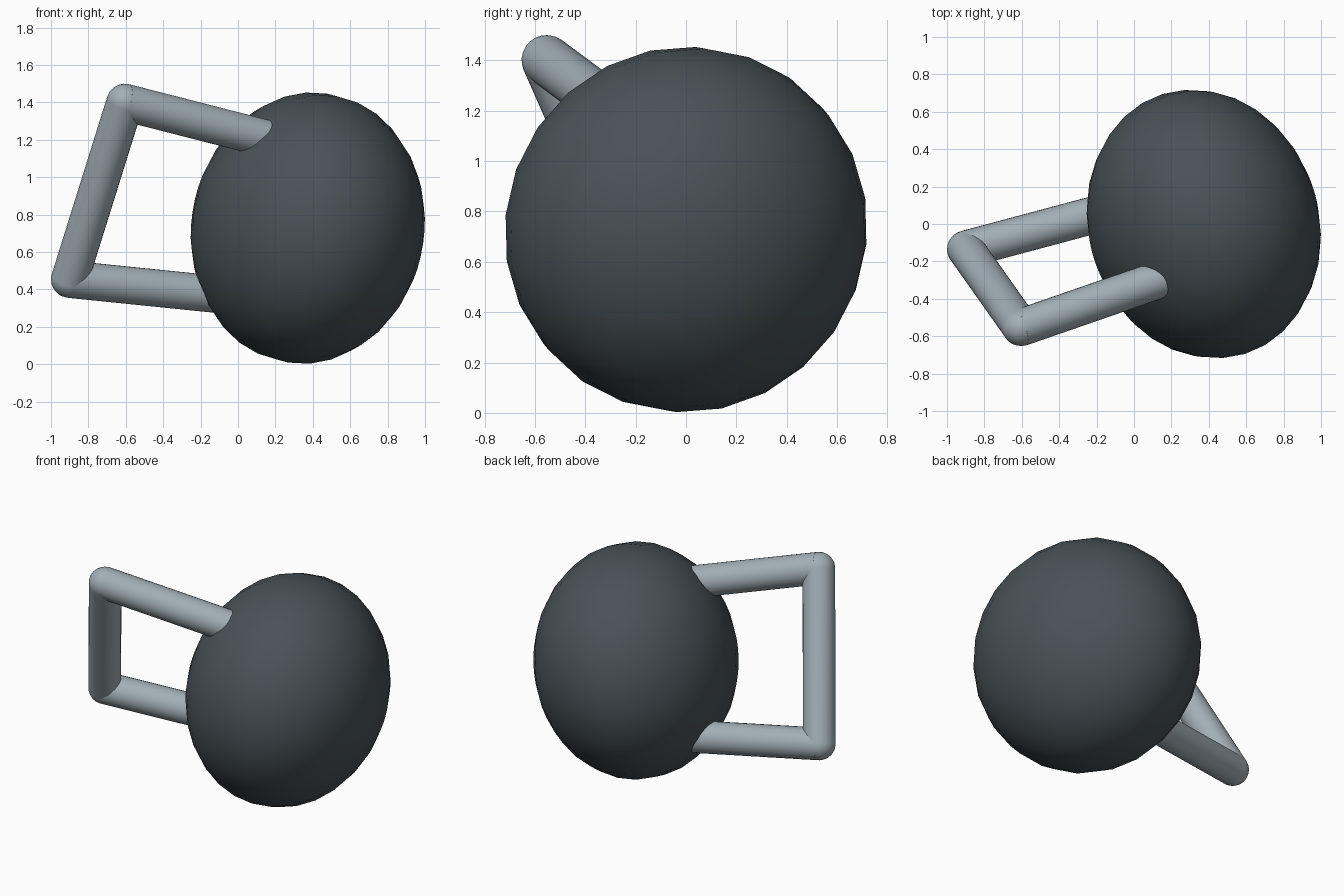
import bpy, bmesh
from mathutils import Matrix, Vector

cube = bpy.data.objects.get("Cube")
if cube:
    bpy.data.objects.remove(cube, do_unlink=True)


def material(name, rgb):
    m = bpy.data.materials.new(name)
    m.use_nodes = True
    m.diffuse_color = (*rgb, 1)
    m.node_tree.nodes["Principled BSDF"].inputs["Base Color"].default_value = (*rgb, 1)
    return m


dark_iron = material("dark_iron", (0.065, 0.085, 0.095))
pale_steel = material("pale_steel", (0.36, 0.43, 0.47))

# Resting pose: local z runs from the weight to the handle, local x along the grip
centre = Vector((0.373, 0.0, 0.728))
top_corner = Vector((-0.605, -0.553, 1.40))
low_corner = Vector((-0.90, -0.135, 0.455))
z_axis = ((top_corner + low_corner) / 2 - centre).normalized()
x_axis = top_corner - low_corner
x_axis = (x_axis - z_axis * x_axis.dot(z_axis)).normalized()
y_axis = z_axis.cross(x_axis)
pose = Matrix((x_axis, y_axis, z_axis)).transposed().to_4x4()
pose.translation = centre

GRIP_Z, GRIP_X, TUBE_R = 1.193, 0.538, 0.1


def finish(name, bm, mat):
    mesh = bpy.data.meshes.new(name)
    bm.to_mesh(mesh)
    bm.free()
    mesh.materials.append(mat)
    ob = bpy.data.objects.new(name, mesh)
    bpy.context.collection.objects.link(ob)
    ob.matrix_world = pose
    bpy.ops.object.select_all(action='DESELECT')
    ob.select_set(True)
    bpy.context.view_layer.objects.active = ob
    bpy.ops.object.shade_smooth_by_angle()
    return ob


def ball(name, loc, size, segments, rings, mat):
    bm = bmesh.new()
    bmesh.ops.create_uvsphere(bm, u_segments=segments, v_segments=rings, radius=1,
                              matrix=Matrix.Translation(loc) @ Matrix.Diagonal((*size, 1)))
    return finish(name, bm, mat)


def tube(name, a, b, mat):
    a, b = Vector(a), Vector(b)
    turn = (b - a).to_track_quat('Z', 'Y').to_matrix().to_4x4()
    bm = bmesh.new()
    bmesh.ops.create_cone(bm, cap_ends=True, segments=24, radius1=TUBE_R, radius2=TUBE_R,
                          depth=(b - a).length, matrix=Matrix.Translation((a + b) / 2) @ turn)
    return finish(name, bm, mat)


# Flattened round weight
ball("weight_body", (0, 0, 0), (0.73, 0.73, 0.612), 24, 16, dark_iron)

# Handle: grip bar, two slightly converging legs and rounded corners
tube("handle_grip", (-GRIP_X, 0, GRIP_Z), (GRIP_X, 0, GRIP_Z), pale_steel)
for side, label in ((1, "upper"), (-1, "lower")):
    corner = (side * GRIP_X, 0, GRIP_Z)
    tube(label + "_handle_leg", corner, (side * 0.468, 0, 0.3), pale_steel)
    ball(label + "_handle_corner", corner, (TUBE_R,) * 3, 24, 12, pale_steel)
